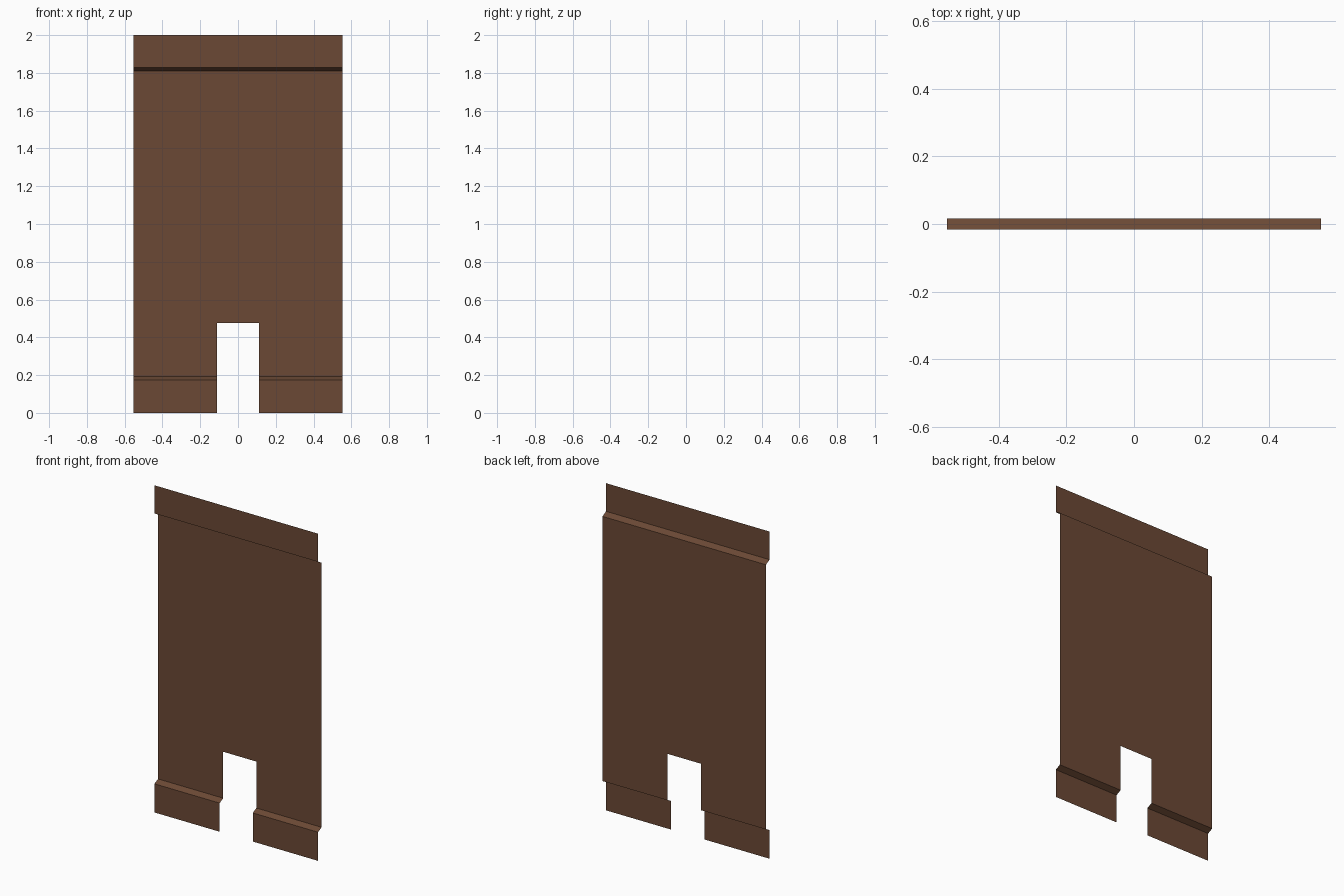
import bpy
import bmesh

if "Cube" in bpy.data.objects:
    bpy.data.objects.remove(bpy.data.objects["Cube"])

# One flat colour for the whole sheet
brown = bpy.data.materials.new("dark_brown")
brown.diffuse_color = (0.147, 0.066, 0.035, 1.0)
brown.use_nodes = True
brown.node_tree.nodes["Principled BSDF"].inputs["Base Color"].default_value = brown.diffuse_color

# Side profile (y, z) of the bent sheet, and the column edges along x
OUT = 0.017
profile = [(-OUT, 0.0), (-OUT, 0.175), (OUT, 0.192), (OUT, 0.476),
           (OUT, 1.81), (-OUT, 1.828), (-OUT, 2.0)]
columns = [-0.553, -0.112, 0.112, 0.553]
NOTCH_TOP = 0.476

bm = bmesh.new()
grid = [[bm.verts.new((x, y, z)) for x in columns] for y, z in profile]
for r in range(len(profile) - 1):
    for c in range(len(columns) - 1):
        # Leave the middle column open below the notch top
        if c == 1 and profile[r][1] < NOTCH_TOP:
            continue
        bm.faces.new((grid[r][c], grid[r][c + 1],
                      grid[r + 1][c + 1], grid[r + 1][c]))
bmesh.ops.delete(bm, geom=[v for v in bm.verts if not v.link_faces], context='VERTS')

mesh = bpy.data.meshes.new("bent_panel")
bm.to_mesh(mesh)
bm.free()
mesh.materials.append(brown)
panel = bpy.data.objects.new("bent_panel", mesh)
bpy.context.collection.objects.link(panel)
